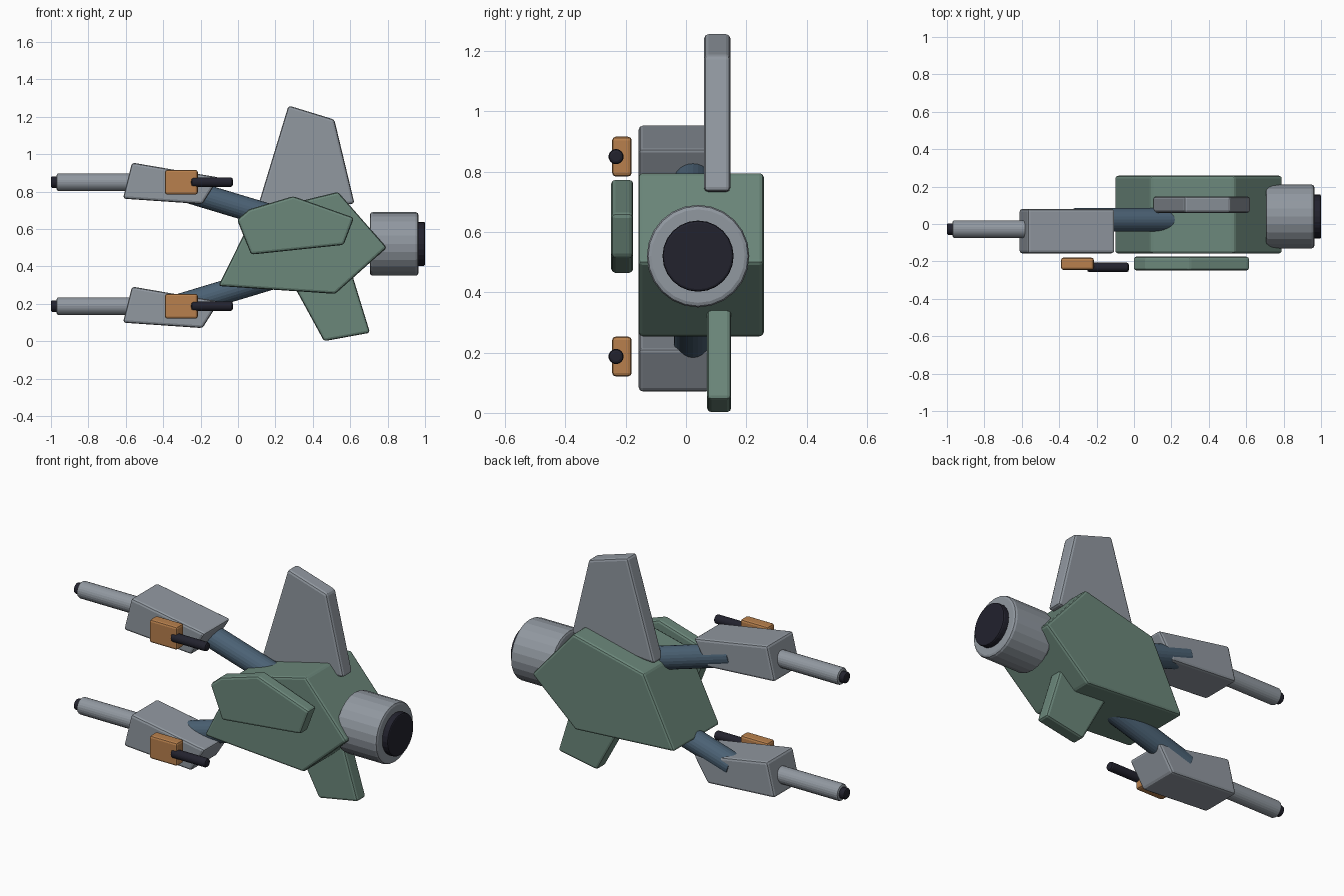
import bpy, bmesh, math
from mathutils import Vector

if "Cube" in bpy.data.objects:
    bpy.data.objects.remove(bpy.data.objects["Cube"])


def material(name, rgb):
    m = bpy.data.materials.new(name)
    m.diffuse_color = (*rgb, 1)
    m.use_nodes = True
    m.node_tree.nodes["Principled BSDF"].inputs["Base Color"].default_value = m.diffuse_color
    return m


GREEN = material("sage green", (0.147, 0.242, 0.195))
GREY = material("light grey", (0.283, 0.314, 0.352))
SLATE = material("slate blue", (0.07, 0.12, 0.175))
ORANGE = material("copper orange", (0.479, 0.216, 0.074))
DARK = material("near black", (0.016, 0.016, 0.027))


def finish(bm, name, mat, bevel):
    """Turn a bmesh into a coloured object with softened sharp edges."""
    bmesh.ops.recalc_face_normals(bm, faces=bm.faces)
    mesh = bpy.data.meshes.new(name)
    bm.to_mesh(mesh)
    bm.free()
    mesh.materials.append(mat)
    ob = bpy.data.objects.new(name, mesh)
    bpy.context.collection.objects.link(ob)
    if bevel:
        mod = ob.modifiers.new("soft edges", 'BEVEL')
        mod.width = bevel
        mod.segments = 2
        mod.limit_method = 'ANGLE'
        mod.angle_limit = math.radians(25)
    return ob


def slab(name, profile, y0, y1, mat, bevel=0.014):
    """Extrude an x-z profile from y0 to y1."""
    bm = bmesh.new()
    face = bm.faces.new([bm.verts.new((x, y0, z)) for x, z in profile])
    ext = bmesh.ops.extrude_face_region(bm, geom=[face])
    verts = [v for v in ext["geom"] if isinstance(v, bmesh.types.BMVert)]
    bmesh.ops.translate(bm, verts=verts, vec=(0, y1 - y0, 0))
    return finish(bm, name, mat, bevel)


def rod(name, start, end, radius, mat, bevel=0.01, sides=24):
    """Capped cylinder between two points."""
    a, b = Vector(start), Vector(end)
    bm = bmesh.new()
    bmesh.ops.create_cone(bm, cap_ends=True, segments=sides, radius1=radius,
                          radius2=radius, depth=(b - a).length)
    rot = (b - a).to_track_quat('Z', 'Y').to_matrix()
    bmesh.ops.rotate(bm, verts=bm.verts, matrix=rot)
    bmesh.ops.translate(bm, verts=bm.verts, vec=(a + b) / 2)
    return finish(bm, name, mat, bevel)


# Hull and side armour plate
slab("hull", [(-0.105, 0.295), (0.52, 0.253), (0.795, 0.50), (0.535, 0.798),
              (0.09, 0.69)], -0.158, 0.258, GREEN)
slab("side_plate", [(-0.005, 0.65), (0.06, 0.705), (0.295, 0.775), (0.62, 0.66),
                    (0.565, 0.515), (0.07, 0.463)], -0.248, -0.175, GREEN)

# Tail fins
slab("upper_fin", [(0.10, 0.70), (0.27, 1.26), (0.515, 1.185), (0.623, 0.735)],
     0.06, 0.147, GREY)
slab("lower_fin", [(0.28, 0.33), (0.46, 0.0), (0.706, 0.045), (0.61, 0.357)],
     0.07, 0.15, GREEN)

# Engine and its exhaust
rod("engine", (0.705, 0.04, 0.52), (0.965, 0.04, 0.52), 0.17, GREY, 0.015)
rod("exhaust", (0.96, 0.04, 0.52), (1.0, 0.04, 0.52), 0.118, DARK, 0.008)

# Two gun assemblies, each with strut, pod, barrel, muzzle and side gun
for label, z, slope in (("upper", 0.85, -1), ("lower", 0.187, 1)):
    hub = 0.818 if slope < 0 else 0.188
    rod(label + "_strut", (-0.32, 0.023, hub),
        (0.25, 0.023, hub + slope * 0.172), 0.063, SLATE, 0.006)
    slab(label + "_pod", [(-0.567, z + 0.105), (-0.615, z - 0.088),
                          (-0.19, z - 0.117), (-0.10, z + 0.025)],
         -0.157, 0.08, GREY)
    rod(label + "_barrel", (-0.97, -0.027, z), (-0.56, -0.027, z), 0.047, GREY)
    rod(label + "_muzzle", (-1.0, -0.027, z), (-0.96, -0.027, z), 0.031, DARK, 0.008)
    slab(label + "_side_mount", [(-0.39, z - 0.066), (-0.215, z - 0.066),
                                 (-0.215, z + 0.066), (-0.39, z + 0.066)],
         -0.245, -0.18, ORANGE, 0.012)
    rod(label + "_side_gun", (-0.25, -0.232, z), (-0.028, -0.232, z), 0.025, DARK, 0.01)
